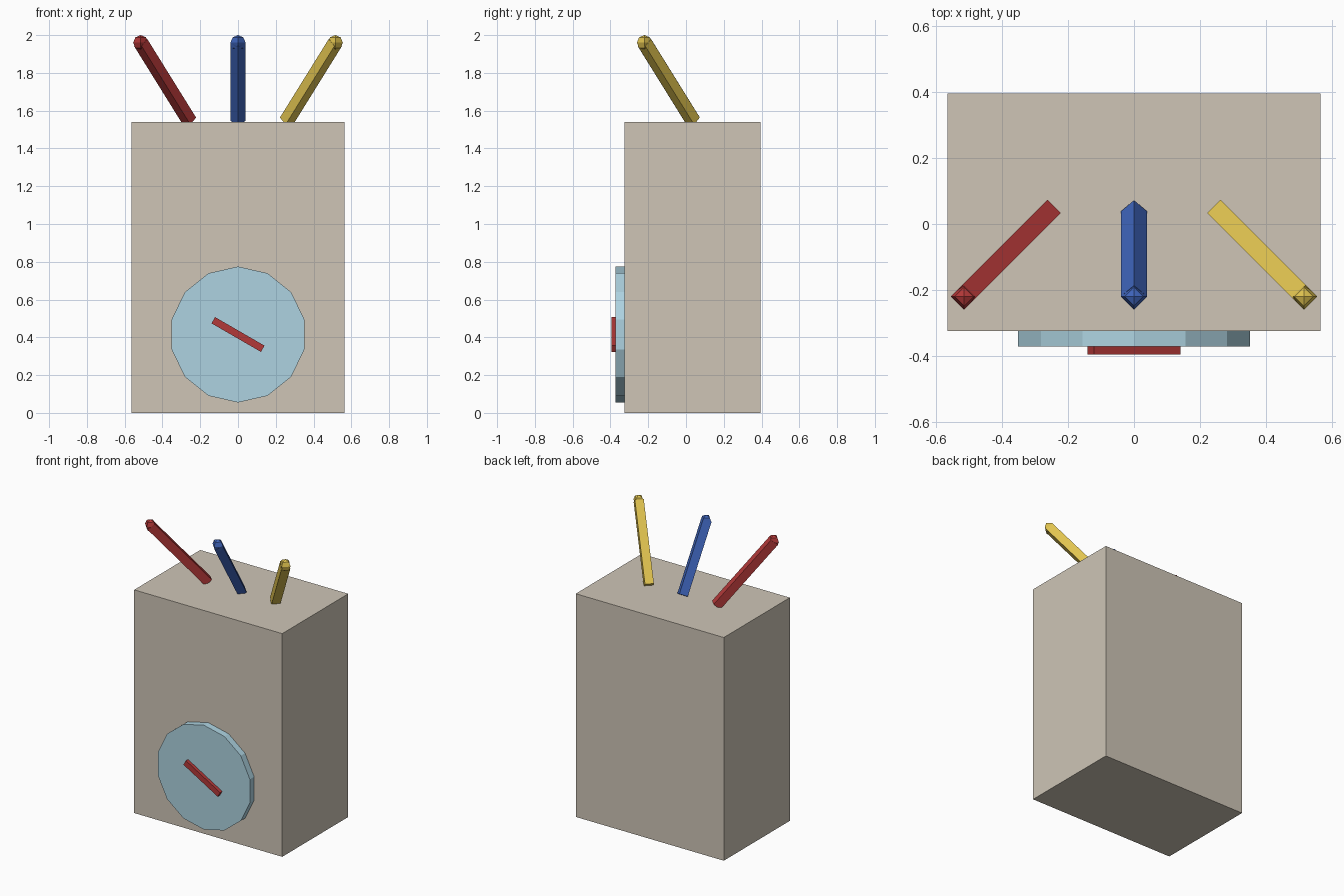
import bpy
from math import pi, radians
from mathutils import Vector

if "Cube" in bpy.data.objects:
    bpy.data.objects.remove(bpy.data.objects["Cube"])


def material(name, rgb):
    m = bpy.data.materials.new(name)
    m.diffuse_color = (*rgb, 1)
    m.use_nodes = True
    m.node_tree.nodes["Principled BSDF"].inputs["Base Color"].default_value = m.diffuse_color
    return m


def finish(name, mat):
    ob = bpy.context.object
    ob.name = name
    ob.data.materials.append(mat)
    return ob


def box(name, centre, size, mat, rot=(0, 0, 0)):
    bpy.ops.mesh.primitive_cube_add(size=1, location=centre, rotation=rot)
    bpy.context.object.scale = size
    return finish(name, mat)


beige = material("beige", (0.62, 0.56, 0.47))
pale_blue = material("pale_blue", (0.42, 0.65, 0.75))
red = material("red", (0.45, 0.04, 0.04))
blue = material("blue", (0.05, 0.13, 0.5))
yellow = material("yellow", (0.75, 0.55, 0.08))

# Main body
box("body", (0, 0.035, 0.77), (1.13, 0.72, 1.54), beige)

# Round dial on the front, 14 sides with a corner at the top
bpy.ops.mesh.primitive_cylinder_add(vertices=14, radius=0.36, depth=0.057,
                                    location=(0, -0.3435, 0.415),
                                    rotation=(pi / 2, 0, 0))
finish("dial", pale_blue)

# Slanted pointer on the dial
box("pointer", (0, -0.3775, 0.415), (0.302, 0.035, 0.038), red,
    (0, radians(30), 0))

# Three levers fanning forward, each a square rod with a faceted knob
for side, label, mat in ((-1, "left", red), (0, "middle", blue), (1, "right", yellow)):
    base = Vector((0.257 * side, 0.038, 1.545))
    tip = Vector((0.515 * side, -0.22, 1.96))
    axis = tip - base
    bpy.ops.mesh.primitive_cylinder_add(vertices=4, radius=0.04, depth=axis.length,
                                        location=(base + tip) / 2)
    rod = finish(label + "_lever", mat)
    rod.rotation_euler = Vector((0, 0, 1)).rotation_difference(axis).to_euler()
    bpy.ops.mesh.primitive_uv_sphere_add(segments=4, ring_count=4, radius=0.04,
                                         location=tip)
    finish(label + "_lever_knob", mat)
